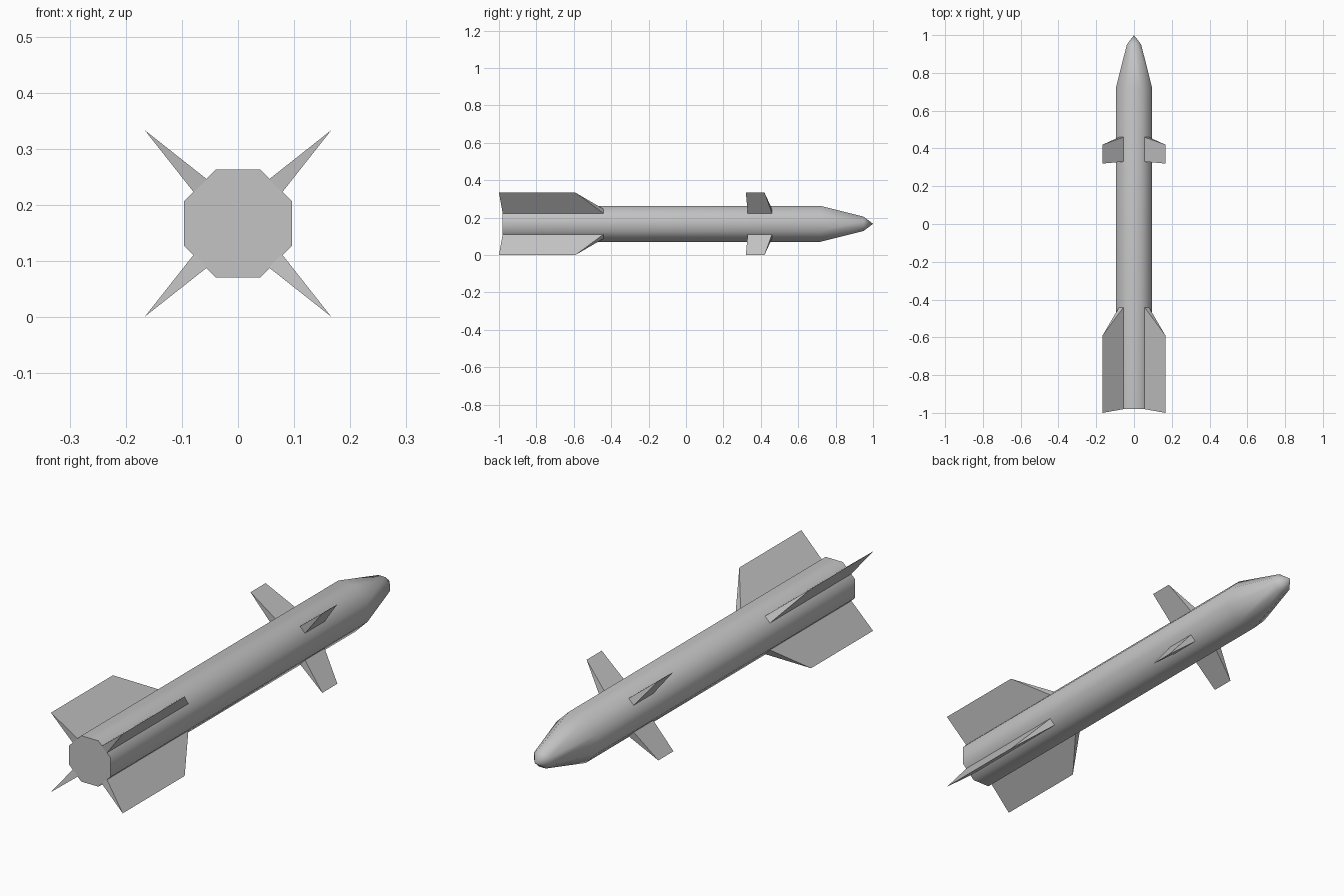
import bpy
import bmesh
import math
from mathutils import Matrix, Vector

cube = bpy.data.objects.get("Cube")
if cube:
    bpy.data.objects.remove(cube, do_unlink=True)

AXIS_HEIGHT = 0.167
APOTHEM = 0.096
SIDES = 8

grey = bpy.data.materials.new("mid_grey")
grey.use_nodes = True
color = (0.55, 0.55, 0.55, 1)
grey.diffuse_color = color
grey.node_tree.nodes["Principled BSDF"].inputs["Base Color"].default_value = color


def add_object(name, bm):
    bmesh.ops.recalc_face_normals(bm, faces=bm.faces)
    mesh = bpy.data.meshes.new(name)
    bm.to_mesh(mesh)
    bm.free()
    mesh.materials.append(grey)
    obj = bpy.data.objects.new(name, mesh)
    obj.location.z = AXIS_HEIGHT
    bpy.context.collection.objects.link(obj)
    return obj


def build_body():
    # Octagonal tube with a tapered nose; each station is (y, apothem)
    bm = bmesh.new()
    rings = []
    for y, apothem in [(-0.98, APOTHEM), (0.72, APOTHEM), (0.95, 0.038)]:
        radius = apothem / math.cos(math.pi / SIDES)
        angles = [math.tau * (i + 0.5) / SIDES for i in range(SIDES)]
        rings.append([bm.verts.new((radius * math.cos(a), y, radius * math.sin(a)))
                      for a in angles])
    tip = bm.verts.new((0, 1, 0))
    bm.faces.new(rings[0])
    for i in range(SIDES):
        j = (i + 1) % SIDES
        for a, b in zip(rings, rings[1:]):
            bm.faces.new((a[i], a[j], b[j], b[i]))
        bm.faces.new((rings[-1][i], rings[-1][j], tip))
    return add_object("body", bm)


def build_fin(name, angle, root, tip):
    # Wedge with a thick root that narrows to a knife edge at the tip
    bm = bmesh.new()
    spin = Matrix.Rotation(angle, 4, "Y")
    r_root, r_tip, half = 0.0945, 0.235, 0.0165

    def vert(x, y, z):
        return bm.verts.new(spin @ Vector((x, y, z)))

    back, front = [[vert(r_root, root[k], -half), vert(r_root, root[k], half),
                    vert(r_tip, tip[k], 0)] for k in (0, 1)]
    bm.faces.new(back)
    bm.faces.new(front)
    for i in range(3):
        j = (i + 1) % 3
        bm.faces.new((back[i], back[j], front[j], front[i]))
    add_object(name, bm)


body = build_body()
bpy.context.view_layer.objects.active = body
body.select_set(True)
bpy.ops.object.shade_smooth_by_angle(angle=math.radians(50))
body.select_set(False)

# Four tail fins and four canards on the diagonals
corners = ["lower_left", "lower_right", "upper_right", "upper_left"]
for i, corner in enumerate(corners):
    angle = math.radians(45 + 90 * i)
    build_fin("tail_fin_" + corner, angle, (-0.98, -0.44), (-1.0, -0.59))
    build_fin("canard_" + corner, angle, (0.33, 0.46), (0.32, 0.42))
